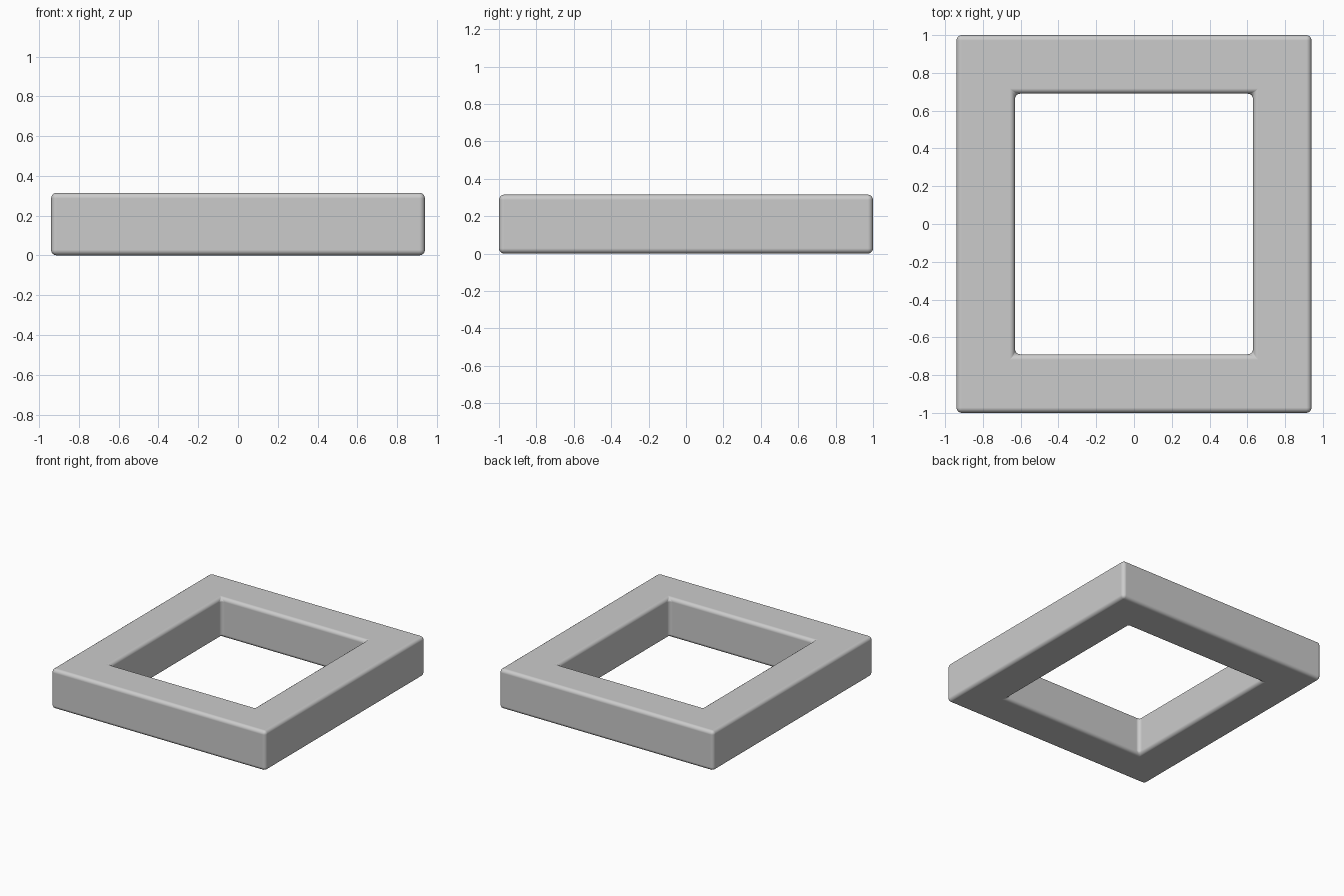
import bpy, bmesh, math

if "Cube" in bpy.data.objects:
    bpy.data.objects.remove(bpy.data.objects["Cube"])

HEIGHT = 0.315
OUTER = (0.94, 1.0)
INNER = (0.63, 0.69)

bm = bmesh.new()


def ring(half, z):
    """Four corners of a rectangle at height z."""
    return [bm.verts.new((sx * half[0], sy * half[1], z))
            for sx, sy in ((-1, -1), (1, -1), (1, 1), (-1, 1))]


# Rectangular section swept around the opening
loops = [ring(OUTER, 0), ring(OUTER, HEIGHT), ring(INNER, HEIGHT), ring(INNER, 0)]
for k in range(4):
    a, b = loops[k], loops[(k + 1) % 4]
    for i in range(4):
        j = (i + 1) % 4
        bm.faces.new((a[i], a[j], b[j], b[i]))
bmesh.ops.recalc_face_normals(bm, faces=bm.faces)

mesh = bpy.data.meshes.new("frame")
bm.to_mesh(mesh)
bm.free()
frame = bpy.data.objects.new("frame", mesh)
bpy.context.collection.objects.link(frame)

# Softly rounded edges, inside and out
bevel = frame.modifiers.new("rounded_edges", "BEVEL")
bevel.width = 0.028
bevel.segments = 4
bevel.limit_method = "ANGLE"
bevel.angle_limit = math.radians(40)
bevel.harden_normals = True

# Smooth shading
for p in mesh.polygons:
    p.use_smooth = True
